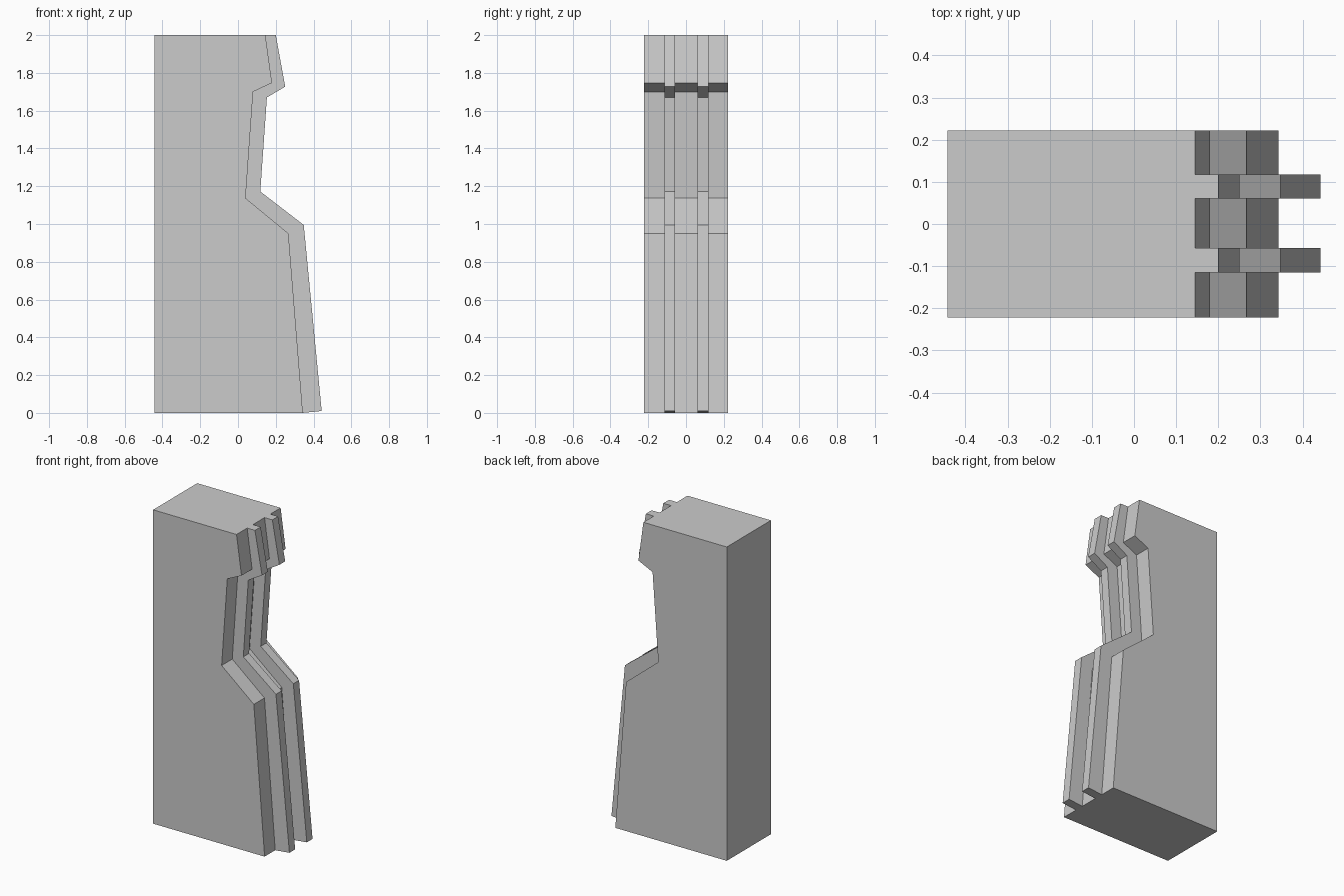
import bpy, bmesh

if "Cube" in bpy.data.objects:
    bpy.data.objects.remove(bpy.data.objects["Cube"])

# Side profiles (x, z): back edge, shared corners, stepped front edge
bottom = [(-0.443, 0), (0.343, 0)]
top = [(0.145, 2), (-0.443, 2)]
recessed_front = [(0.343, 0), (0.267, 0.95), (0.04, 1.137), (0.08, 1.70), (0.18, 1.747), (0.145, 2)]
raised_front = [(0.443, 0.01), (0.348, 0.995), (0.118, 1.172), (0.153, 1.67), (0.25, 1.727), (0.20, 2)]
recessed = bottom + recessed_front + top
raised = bottom + raised_front + top

# Slices across the width: recessed and raised bands alternate
bands = [(-0.222, -0.115, recessed), (-0.115, -0.057, raised), (-0.057, 0.06, recessed),
         (0.06, 0.118, raised), (0.118, 0.222, recessed)]

bm = bmesh.new()
rings = []
for y0, y1, profile in bands:
    for y in (y0, y1):
        rings.append([bm.verts.new((x, y, z)) for x, z in profile])

# Skin between slices, then cap both sides
for a, b in zip(rings, rings[1:]):
    for i in range(len(a)):
        j = (i + 1) % len(a)
        bm.faces.new((a[i], a[j], b[j], b[i]))
bm.faces.new(rings[0])
bm.faces.new(rings[-1])

bmesh.ops.remove_doubles(bm, verts=bm.verts, dist=0.0001)
bmesh.ops.recalc_face_normals(bm, faces=bm.faces)

mesh = bpy.data.meshes.new("ribbed_block")
bm.to_mesh(mesh)
bm.free()
bpy.context.collection.objects.link(bpy.data.objects.new("ribbed_block", mesh))
